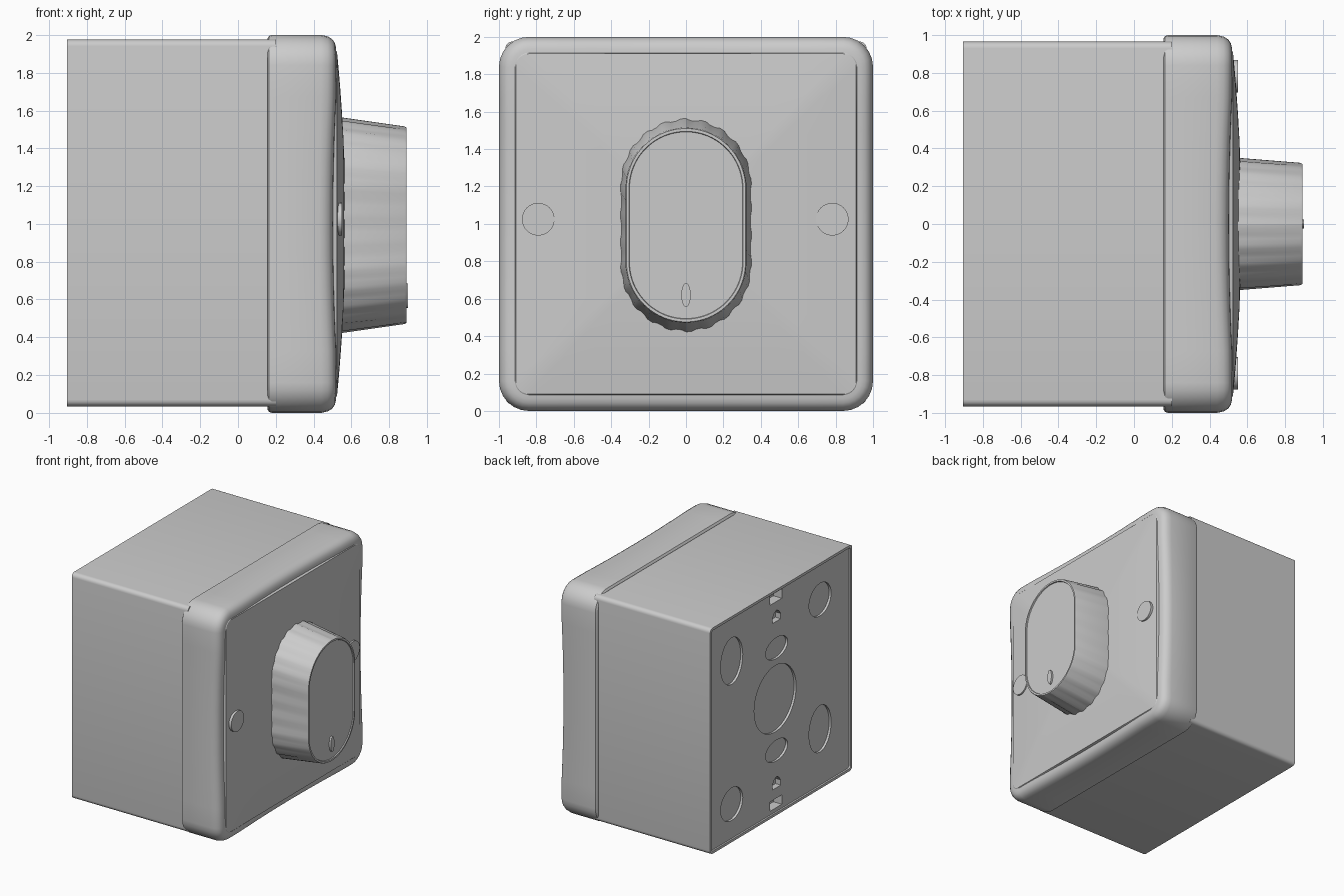
import bpy, bmesh
from math import sin, cos, pi, radians

if "Cube" in bpy.data.objects:
    bpy.data.objects.remove(bpy.data.objects["Cube"])

CZ = 1.0


def rounded_rect(hw, hh, r, n=6, m=10):
    """Rounded rectangle outline in (y, z): n steps per corner, m per side."""
    pts = []
    for k, (sy, sz) in enumerate([(1, 1), (-1, 1), (-1, -1), (1, -1)]):
        cy, cz = sy * (hw - r), sz * (hh - r)
        for i in range(n + 1):
            a = (k + i / n) * pi / 2
            pts.append((cy + r * cos(a), cz + r * sin(a)))
        ny, nz = [(-1, 1), (-1, -1), (1, -1), (1, 1)][k]
        a = (k + 1) * pi / 2
        start = pts[-1]
        end = (ny * (hw - r) + r * cos(a), nz * (hh - r) + r * sin(a))
        for i in range(1, m):
            t = i / m
            pts.append((start[0] + (end[0] - start[0]) * t,
                        start[1] + (end[1] - start[1]) * t))
    return pts


def ellipse(a, b, n=32):
    return [(a * cos(2 * pi * i / n), b * sin(2 * pi * i / n)) for i in range(n)]


def ring(x, outline, y=0.0, z=CZ):
    return [(x, y + p[0], z + p[1]) for p in outline]


def loft(name, solids, angle=30):
    """Skin each list of rings into a closed solid."""
    bm = bmesh.new()
    for rings in solids:
        rows = [[bm.verts.new(p) for p in r] for r in rings]
        n = len(rows[0])
        for a, b in zip(rows, rows[1:]):
            for i in range(n):
                j = (i + 1) % n
                bm.faces.new((a[i], a[j], b[j], b[i]))
        bm.faces.new(rows[0])
        bm.faces.new(rows[-1])
    bmesh.ops.recalc_face_normals(bm, faces=bm.faces)
    me = bpy.data.meshes.new(name)
    bm.to_mesh(me)
    bm.free()
    ob = bpy.data.objects.new(name, me)
    bpy.context.collection.objects.link(ob)
    smooth(ob, angle)
    return ob


def smooth(ob, angle=30):
    bpy.ops.object.select_all(action='DESELECT')
    bpy.context.view_layer.objects.active = ob
    ob.select_set(True)
    bpy.ops.object.shade_smooth_by_angle(angle=radians(angle))


# Back box with a shallow rim round its rear panel
BACK, PANEL = -0.905, -0.89
outer = rounded_rect(0.965, 0.97, 0.035, 5, 1)
inner = rounded_rect(0.943, 0.948, 0.02, 5, 1)
box = loft("back_box", [[ring(0.2, outer, z=1.005), ring(BACK, outer, z=1.005),
                         ring(BACK, inner, z=1.005), ring(PANEL, inner, z=1.005)]])

# Recesses in the rear panel: (outline, y, z, depth)
arch = [(0.055, -0.045), (0.055, 0.0), (0.03, 0.035), (0, 0.05),
        (-0.03, 0.035), (-0.055, 0.0), (-0.055, -0.045)]
slot = [(0.08, -0.04), (0.08, 0.04), (-0.08, 0.04), (-0.08, -0.04)]
cuts = [(ellipse(0.285, 0.285, 48), 0.06, 1.03, 0.02)]
for s in (1, -1):
    cuts += [(ellipse(0.15, 0.20), 0.05 + s * 0.6, 1.06 + s * 0.52, 0.02),
             (ellipse(0.15, 0.14), 0.05 - s * 0.6, 1.0 + s * 0.65, 0.02),
             (ellipse(0.15, 0.09), 0.04, 1.02 + s * 0.44, 0.02),
             (arch, 0.04, 1.02 + s * 0.715, 0.05),
             (slot, 0.05, 1.015 + s * 0.885, 0.08)]
cutter = loft("panel_cutter", [[ring(-1.0, o, y, z), ring(PANEL + d, o, y, z)]
                               for o, y, z, d in cuts])
cutter.hide_render = True
mod = box.modifiers.new("recesses", 'BOOLEAN')
mod.operation, mod.solver, mod.object = 'DIFFERENCE', 'EXACT', cutter
bpy.context.view_layer.objects.active = box
bpy.ops.object.modifier_apply(modifier=mod.name)
bpy.data.objects.remove(cutter)
smooth(box)


# Front cover: rounded skirt, rim dipping at mid-edges, domed face
def dip(p):
    t = min(abs(p[0]), abs(p[1])) / 0.7
    return 0.018 * max(0.0, 1 - t * t)


rings = []
for x, inset, amount in [(0.155, 0.02, 0), (0.165, 0.005, 0), (0.18, 0, 0),
                         (0.44, 0, 0.5), (0.475, 0.008, 1), (0.498, 0.022, 1),
                         (0.512, 0.042, 1), (0.518, 0.065, 1), (0.52, 0.085, 1)]:
    o = rounded_rect(1 - inset, 1 - inset, 0.16 - inset)
    rings.append([(x - amount * dip(p), p[0], CZ + p[1]) for p in o])
face = rounded_rect(0.91, 0.91, 0.07)
for s in (1, 0.9, 0.8, 0.65, 0.5, 0.35, 0.2):
    rings.append([(0.524 + 0.045 * (1 - s * s), p[0] * s, CZ + p[1] * s) for p in face])
loft("front_cover", [rings])

# Screw cover discs
disc = ellipse(0.087, 0.087, 40)
for side, y in (("left", -0.79), ("right", 0.782)):
    loft("screw_cover_" + side, [[ring(0.5, disc, y, 1.025), ring(0.55, disc, y, 1.025)]])

# Tapered knob with finely fluted sides and a lipped top
KZ = 0.993


def knob_ring(x, w, h, flute=0.0):
    o = rounded_rect(w, h, w, 20, 12)
    return ring(x, [(p[0] * (1 - flute * (i % 4 > 1)), p[1] * (1 - flute * (i % 4 > 1)))
                    for i, p in enumerate(o)], z=KZ)


loft("knob", [[knob_ring(0.53, 0.352, 0.573, 0.018), knob_ring(0.88, 0.324, 0.523, 0.004),
               knob_ring(0.892, 0.318, 0.517), knob_ring(0.892, 0.305, 0.502),
               knob_ring(0.884, 0.302, 0.499)]], 40)

# Raised pointer mark on the knob
mark = ellipse(0.025, 0.065, 24)
loft("pointer_mark", [[ring(0.87, mark, 0, 0.62), ring(0.9, mark, 0, 0.62)]])
